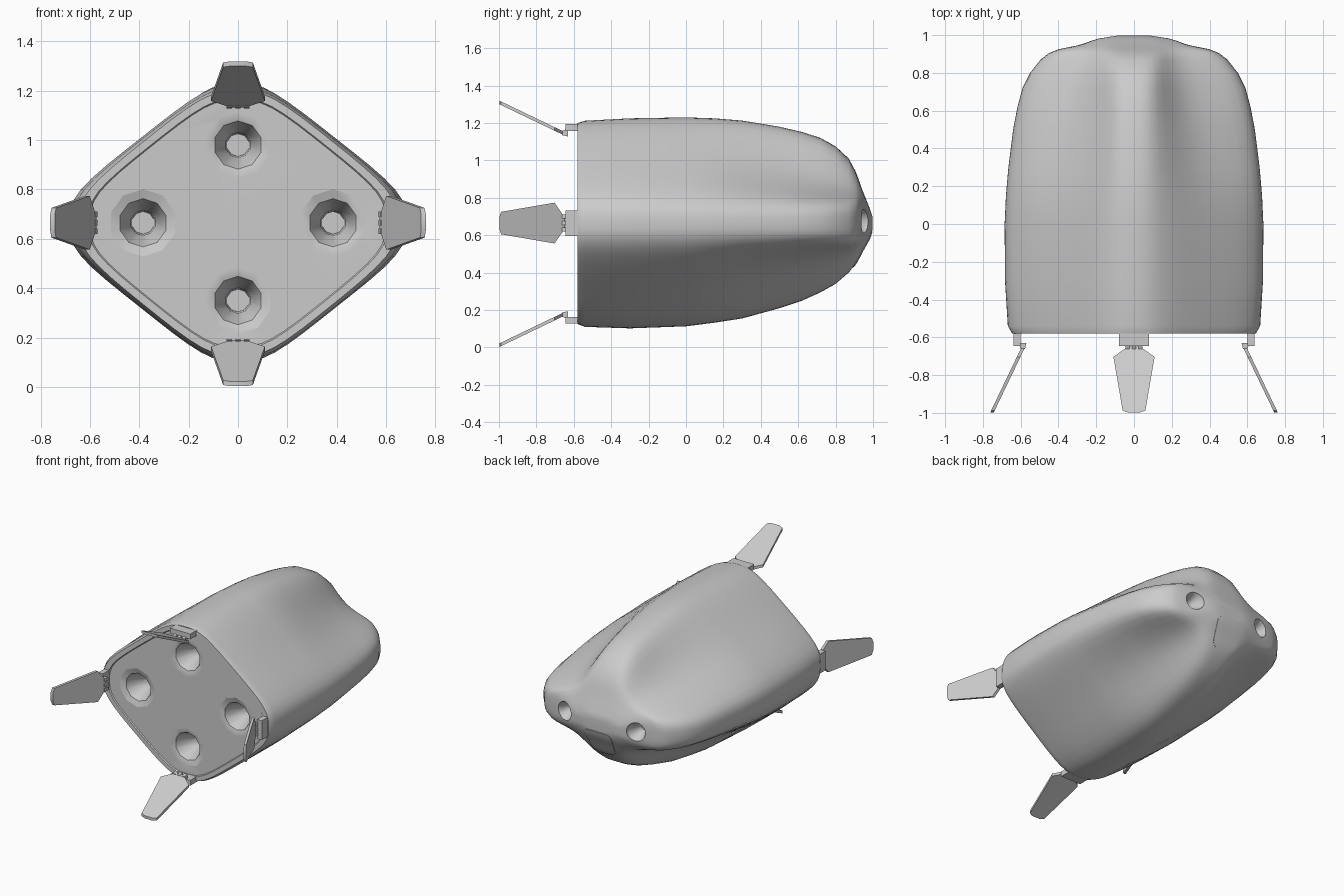
import bpy, bmesh, math
from mathutils import Vector, Matrix
from mathutils.bvhtree import BVHTree

if "Cube" in bpy.data.objects:
    bpy.data.objects.remove(bpy.data.objects["Cube"])

ZC = 0.665          # height of the long axis

grey = bpy.data.materials.new("hull_grey")
grey.diffuse_color = (0.6, 0.6, 0.6, 1)
grey.use_nodes = True
grey.node_tree.nodes["Principled BSDF"].inputs["Base Color"].default_value = grey.diffuse_color


def smooth(ob, angle):
    bpy.ops.object.select_all(action='DESELECT')
    ob.select_set(True)
    bpy.context.view_layer.objects.active = ob
    bpy.ops.object.shade_smooth_by_angle(angle=math.radians(angle))


def finish(bm, name, angle=35):
    bmesh.ops.recalc_face_normals(bm, faces=bm.faces)
    me = bpy.data.meshes.new(name)
    bm.to_mesh(me)
    bm.free()
    ob = bpy.data.objects.new(name, me)
    bpy.context.collection.objects.link(ob)
    me.materials.append(grey)
    smooth(ob, angle)
    return ob


def loft(bm, rings):
    loops = [[bm.verts.new(p) for p in r] for r in rings]
    for a, b in zip(loops, loops[1:]):
        n = len(a)
        for i in range(n):
            bm.faces.new((a[i], a[(i + 1) % n], b[(i + 1) % n], b[i]))
    bm.faces.new(loops[0])
    bm.faces.new(loops[-1])


# Hull: diamond sections with blunt corners whose sides sink into valleys toward the nose
def section(y, half, top, bot, dip, scale=1.0):
    up, dn = top - ZC, ZC - bot
    wx = min(0.125, 0.55 * half)            # half width of top and bottom ridges

    def quarter(h):
        wz = min(0.12, 0.5 * h)             # half width of side ridges
        valley = ((half + wx) / 2 * dip, (h + wz) / 2 * dip)
        return [(half, wz), valley, (wx, h)]
    q, r = quarter(up), quarter(dn)
    cage = [(half, 0)] + q + [(0, up)] + [(-x, z) for x, z in reversed(q)]
    cage += [(-half, 0)] + [(-x, -z) for x, z in r] + [(0, -dn)]
    cage += [(x, -z) for x, z in reversed(r)]
    pts, n = [], len(cage)
    for i in range(n):
        c = [Vector(cage[(i + k) % n]) for k in (-1, 0, 1, 2)]
        for s in range(4):
            t = s / 4
            p = ((1 - t) ** 3 * c[0] + (3 * t ** 3 - 6 * t * t + 4) * c[1]
                 + (-3 * t ** 3 + 3 * t * t + 3 * t + 1) * c[2] + t ** 3 * c[3]) / 6 * scale
            pts.append((p.x, y, ZC + p.y))
    return pts


stations = [  # y, half width, top, bottom, valley factor
    (-0.58, 0.645, 1.200, 0.125, 1.0), (-0.54, 0.668, 1.212, 0.110, 1.0),
    (-0.30, 0.683, 1.225, 0.102, 0.99), (0.00, 0.685, 1.230, 0.113, 0.95),
    (0.15, 0.678, 1.225, 0.132, 0.91), (0.30, 0.665, 1.213, 0.155, 0.85),
    (0.50, 0.640, 1.180, 0.210, 0.76), (0.62, 0.617, 1.152, 0.250, 0.71),
    (0.72, 0.590, 1.120, 0.295, 0.68), (0.80, 0.550, 1.075, 0.340, 0.68),
    (0.87, 0.495, 1.010, 0.400, 0.71), (0.905, 0.450, 0.945, 0.445, 0.77),
    (0.925, 0.400, 0.895, 0.480, 0.84), (0.940, 0.325, 0.850, 0.510, 0.92),
    (0.960, 0.260, 0.800, 0.545, 1.0), (0.982, 0.185, 0.745, 0.585, 1.0),
    (0.997, 0.09, 0.70, 0.63, 1.0),
]
first = stations[0]
rings = [section(-0.573, *first[1:], scale=0.93), section(-0.58, *first[1:], scale=0.94)]
rings += [section(*s) for s in stations]
bm = bmesh.new()
loft(bm, rings)
bm.normal_update()
tree = BVHTree.FromBMesh(bm)
hull = finish(bm, "hull")


# Turned cutters for the thruster wells and the nose sockets
def well_cutter(x, z, profile, sides):
    bm = bmesh.new()
    loft(bm, [[(x + r * math.cos(2 * math.pi * (i + 0.5) / sides), y,
                z + r * math.sin(2 * math.pi * (i + 0.5) / sides)) for i in range(sides)]
              for y, r in profile])
    return finish(bm, "well_cutter")


thruster = [(-0.62, 0.138), (-0.5735, 0.138), (-0.560, 0.098), (-0.455, 0.052),
            (-0.37, 0.046)]
socket = [(1.05, 0.066), (0.945, 0.064), (0.895, 0.036), (0.85, 0.030)]
cutters = [well_cutter(x, z, thruster, 10)
           for x, z in ((0, 0.98), (0, 0.35), (0.385, ZC), (-0.385, ZC))]
cutters += [well_cutter(x, 0.675, socket, 16) for x in (0.28, -0.28)]
for c in cutters:
    bpy.ops.object.select_all(action='DESELECT')
    bpy.context.view_layer.objects.active = hull
    hull.select_set(True)
    m = hull.modifiers.new("well", 'BOOLEAN')
    m.operation = 'DIFFERENCE'
    m.solver = 'EXACT'
    m.object = c
    bpy.ops.object.modifier_move_to_index(modifier=m.name, index=0)
    bpy.ops.object.modifier_apply(modifier=m.name)
    bpy.data.objects.remove(c, do_unlink=True)
smooth(hull, 35)
weighted = hull.modifiers.new("even_shading", 'WEIGHTED_NORMAL')
weighted.keep_sharp = True

# Nose window: thin rounded plate laid on the hull surface
bm = bmesh.new()
N = 10
grid = []
for j in range(N + 1):
    v = j / N
    row = []
    for i in range(N + 1):
        u = 2 * i / N - 1
        edge = abs(2 * v - 1)
        w = (0.085 + 0.025 * v) * (1 - 0.18 * edge ** 8)
        z = 0.525 + (v - 0.5) * 0.19 * (1 - 0.10 * abs(u) ** 6)
        hit, nrm, _, _ = tree.ray_cast(Vector((u * w, 2, z)), Vector((0, -1, 0)))
        row.append((hit, nrm))
    grid.append(row)
outer = [[bm.verts.new(p + n * 0.005) for p, n in r] for r in grid]
inner = [[bm.verts.new(p - n * 0.004) for p, n in r] for r in grid]
for layer in (outer, inner):
    for j in range(N):
        for i in range(N):
            bm.faces.new((layer[j][i], layer[j][i + 1], layer[j + 1][i + 1], layer[j + 1][i]))
for i in range(N):
    for j in (0, N):
        bm.faces.new((outer[j][i], outer[j][i + 1], inner[j][i + 1], inner[j][i]))
        bm.faces.new((outer[i][j], outer[i + 1][j], inner[i + 1][j], inner[i][j]))
finish(bm, "nose_window", 50)


# Fins: built at the top (x across, y aft, z outward), then turned round the axis
def slab(bm, outline, mat):
    """Extruded outline in the x-y plane; outline points are (x, y, low, high)."""
    low = [bm.verts.new(mat @ Vector((x, y, a))) for x, y, a, b in outline]
    high = [bm.verts.new(mat @ Vector((x, y, b))) for x, y, a, b in outline]
    bm.faces.new(low)
    bm.faces.new(high)
    n = len(low)
    for i in range(n):
        k = (i + 1) % n
        bm.faces.new((low[i], low[k], high[k], high[i]))


def box(bm, x0, x1, y0, y1, z0, z1, mat):
    slab(bm, [(x, y, z0, z1) for x, y in ((x0, y0), (x1, y0), (x1, y1), (x0, y1))], mat)


half_blade = [(0.03, -0.648), (0.109, -0.703), (0.060, -0.988), (0.030, -0.998)]
blade = half_blade + [(-x, y) for x, y in reversed(half_blade)]
for name, turn, out in (("top", 0, 0.475), ("right", 90, 0.582),
                        ("bottom", 180, 0.483), ("left", -90, 0.582)):
    mat = (Matrix.Translation((0, 0, ZC)) @ Matrix.Rotation(math.radians(turn), 4, 'Y')
           @ Matrix.Translation((0, 0, out)))
    bm = bmesh.new()
    slab(bm, [(x, y, (-0.645 - y) * 0.48 - 0.009, (-0.645 - y) * 0.48 + 0.010)
              for x, y in blade], mat)
    finish(bm, name + "_fin", 30)

    bm = bmesh.new()
    w = 0.08 if turn in (0, 180) else 0.068
    box(bm, -w, w, -0.645, -0.565, 0.018, 0.055, mat)
    for x in (-0.035, 0, 0.035):      # hinge knuckles
        slab(bm, [(x + dx, y, a, b) for dx, y, a, b in
                  ((-0.011, -0.662, -0.005, 0.018), (0.011, -0.662, -0.005, 0.018),
                   (0.011, -0.63, -0.012, 0.03), (-0.011, -0.63, -0.012, 0.03))], mat)
    finish(bm, name + "_fin_bracket", 30)
